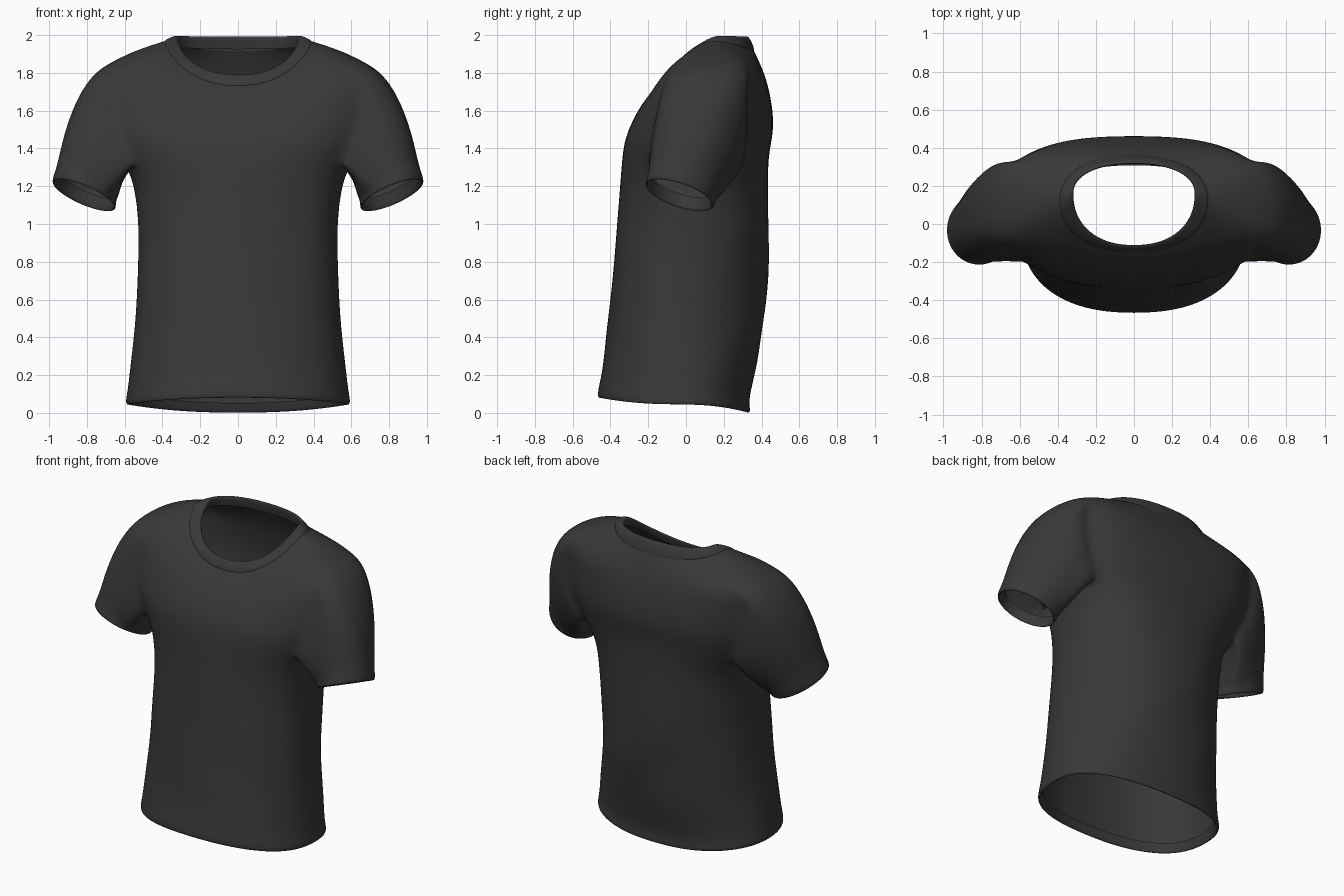
import bpy, bmesh, math
from mathutils import Vector

if "Cube" in bpy.data.objects:
    bpy.data.objects.remove(bpy.data.objects["Cube"])

N = 32          # columns around the torso
K = 3           # armhole half width in columns

cloth = bpy.data.materials.new("charcoal cloth")
cloth.diffuse_color = (0.04, 0.04, 0.04, 1)
cloth.use_nodes = True
cloth.node_tree.nodes["Principled BSDF"].inputs["Base Color"].default_value = cloth.diffuse_color


def spow(v, p):
    return math.copysign(abs(v) ** p, v)


def ring(w, yc, zs, yf, zf, yb, zb, pf=0.75, pb=0.75, tilt=2.0):
    """Closed loop: half width, side y/z, front y/z, back y/z, roundness."""
    pts = []
    for i in range(N):
        t = 2 * math.pi * i / N
        c, s = math.cos(t), math.sin(t)
        if abs(s) < 1e-6:
            s = 0.0
        if abs(c) < 1e-6:
            c = 0.0
        ye, ze, p = (yb, zb, pb) if s > 0 else (yf, zf, pf)
        pts.append(Vector((w * spow(c, p), yc + (ye - yc) * abs(s) ** p,
                           zs + (ze - zs) * abs(s) ** tilt)))
    return pts


def hem(grow, up):
    """Hem loop, lower at the back, grown outward and lifted."""
    return ring(.59 + grow, -.03, .042 + up, -.463 - grow, .078 + up,
                .335 + grow, up * .9 - .002, .86, .87)


def level(z, w, yf, yb, pb):
    """Level loop around the body."""
    return ring(w, -.03 if z < .9 else 0, z, yf, z, yb, z, .85, pb)


def band(w, yc, zs, yf, zf, yb, zb, tilt=1.1):
    """Round loop of the neck band."""
    return ring(w, yc, zs, yf, zf, yb, zb, .9, .9, tilt)


def loft(name, *stacks):
    """Skin stacks of loops (loops, skip rule), weld them and smooth."""
    bm = bmesh.new()
    for rings, skip in stacks:
        rows = [[bm.verts.new(p) for p in r] for r in rings]
        n = len(rings[0])
        for r in range(len(rows) - 1):
            for c in range(n):
                if not (skip and skip(r, c)):
                    d = (c + 1) % n
                    bm.faces.new((rows[r][c], rows[r][d], rows[r + 1][d], rows[r + 1][c]))
    bmesh.ops.delete(bm, geom=[v for v in bm.verts if not v.link_faces], context='VERTS')
    bmesh.ops.remove_doubles(bm, verts=bm.verts, dist=1e-4)
    for f in bm.faces:
        f.smooth = True
    me = bpy.data.meshes.new(name)
    bm.to_mesh(me)
    bm.free()
    me.materials.append(cloth)
    ob = bpy.data.objects.new(name, me)
    bpy.context.collection.objects.link(ob)
    sub = ob.modifiers.new("smooth", 'SUBSURF')
    sub.levels = sub.render_levels = 2


# Lower torso: inner hem fold, rolled hem, body
torso = [hem(g, u) for g, u in ((-.025, .06), (-.012, .004), (.002, 0), (.008, .022), (-.004, .08))]
torso.append(level(.25, .572, -.440, .378, .94))
torso.append(level(.42, .552, -.422, .410, 1.0))
torso.append(level(.57, .540, -.405, .424, .95))
torso.append(level(.75, .532, -.388, .437, .9))
torso.append(level(1.0, .526, -.366, .440, .86))
torso.append(level(1.2, .550, -.350, .434, .82))

# Soft diagonal cloth folds, strongest on the lower back
for r in torso[5:10]:
    for p in r:
        fade = math.sin(math.pi * min(1, max(0, (p.z - .15) / .9)))
        amp = .012 if p.y > .1 else .004
        p.y += amp * fade * math.sin(9 * p.x + 11 * p.z)

# Upper torso: armhole rows, shoulders, collar seam
LOW = len(torso)
torso.append(ring(.590, .03, 1.30, -.338, 1.37, .438, 1.37, .72, .68))
torso.append(ring(.690, .05, 1.45, -.322, 1.46, .460, 1.46))
torso.append(ring(.720, .06, 1.60, -.278, 1.56, .466, 1.56))
torso.append(ring(.735, .08, 1.75, -.237, 1.63, .448, 1.68))
TOP = len(torso)
torso.append(ring(.690, .12, 1.85, -.190, 1.69, .424, 1.77, .6, .6))
torso.append(ring(.545, .125, 1.922, -.172, 1.71, .397, 1.84))
torso.append(band(.390, .13, 1.972, -.152, 1.73, .362, 1.915, 1.4))


def in_armhole(r, c):
    return LOW <= r < TOP and any((c - m + K) % N < 2 * K for m in (0, N // 2))


# Armhole loop on the +x side: top, front, armpit, back
hole = [torso[TOP][-c % N] for c in range(K + 1)]
hole += [torso[r][-K % N] for r in range(TOP - 1, LOW, -1)]
hole += [torso[LOW][c % N] for c in range(-K, K + 1)]
hole += [torso[r][K] for r in range(LOW + 1, TOP)]
hole += [torso[TOP][c] for c in range(K, 0, -1)]

centre = Vector((.817, -.035, 1.152))
u, v = Vector((.166, .0, .066)), Vector((0, -.178, .055))
axis = Vector((.30, -.12, -.80)).normalized()


def sleeve_ring(t, scale=1.0, push=0.0):
    """Loop blended from armhole to cuff, bulging over shoulder and back."""
    out = []
    for j, h in enumerate(hole):
        a = 2 * math.pi * j / len(hole)
        c, s = math.cos(a), math.sin(a)
        p = h.lerp(centre + (u * c + v * s) * scale + axis * push, t)
        b = math.sin(math.pi * t ** .68)
        p += Vector((.9, 0, .43)) * (.072 * b * (.5 + .5 * c))
        p.y += b * (-.015 * s * max(0, c) if s > 0 else -.045 * s)
        out.append(p)
    return out


# Sleeves with a rolled cuff, welded into the armholes
sleeve = [sleeve_ring(t) for t in (0, .12, .3, .5, .7)]
sleeve += [sleeve_ring(.87, .98), sleeve_ring(.96, 1.03), sleeve_ring(1, 1.02),
           sleeve_ring(1, .95), sleeve_ring(1, .92, -.07)]
left_sleeve = [[Vector((-p.x, p.y, p.z)) for p in reversed(r)] for r in sleeve]
loft("torso_and_sleeves", (torso, in_armhole), (sleeve, None), (left_sleeve, None))

# Collar: a slightly raised band that folds into the neck opening
collar = [torso[-1]]
collar.append(band(.385, .132, 1.980, -.152, 1.738, .362, 1.925, 1.4))
collar.append(band(.350, .14, 1.996, -.138, 1.768, .347, 1.970))
collar.append(band(.325, .16, 2.000, -.118, 1.793, .325, 1.998))
collar.append(band(.316, .16, 1.985, -.108, 1.785, .312, 1.990))
collar.append(band(.335, .145, 1.940, -.122, 1.735, .325, 1.925))
loft("collar", (collar, None))
